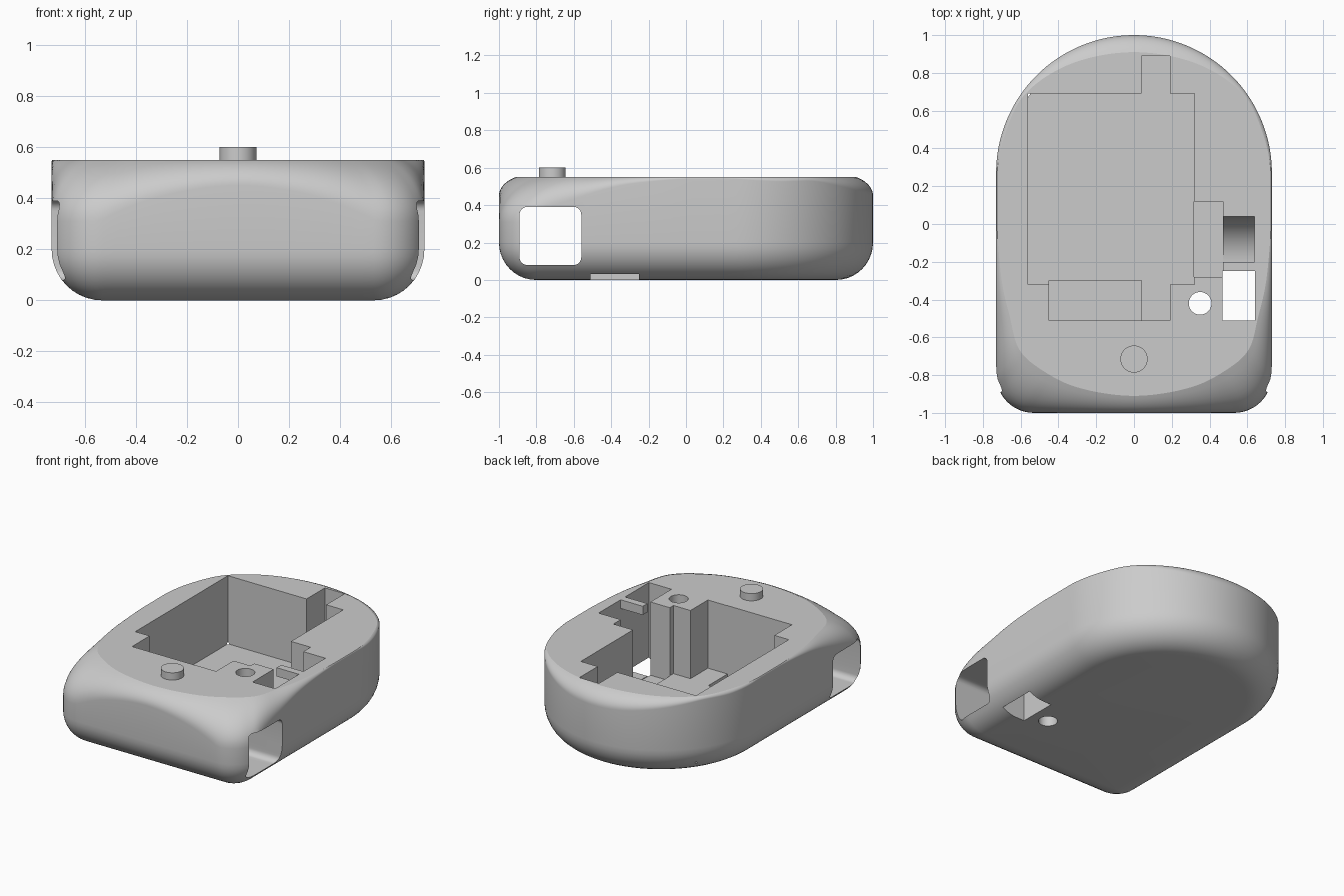
import bpy, bmesh, math
from mathutils import Vector

cube = bpy.data.objects.get("Cube")
if cube:
    bpy.data.objects.remove(cube, do_unlink=True)

grey = bpy.data.materials.new("plain grey")
grey.use_nodes = True
grey.diffuse_color = (0.6, 0.6, 0.6, 1)
grey.node_tree.nodes["Principled BSDF"].inputs["Base Color"].default_value = (0.6, 0.6, 0.6, 1)

HALF, TOP, R = 0.73, 0.55, 0.2


def make_object(name, bm):
    bmesh.ops.recalc_face_normals(bm, faces=bm.faces)
    mesh = bpy.data.meshes.new(name)
    bm.to_mesh(mesh)
    bm.free()
    mesh.materials.append(grey)
    ob = bpy.data.objects.new(name, mesh)
    bpy.context.collection.objects.link(ob)
    return ob


def loft(name, rings):
    """Skin a stack of equal-length closed rings and cap both ends."""
    bm = bmesh.new()
    loops = [[bm.verts.new(p) for p in ring] for ring in rings]
    n = len(loops[0])
    for a, b in zip(loops, loops[1:]):
        for i in range(n):
            j = (i + 1) % n
            bm.faces.new((a[i], a[j], b[j], b[i]))
    bm.faces.new(loops[0][::-1])
    bm.faces.new(loops[-1])
    return make_object(name, bm)


def arc(cx, cy, r, start, end, steps):
    angles = [math.radians(start + (end - start) * i / steps) for i in range(steps + 1)]
    return [Vector((cx + r * math.cos(a), cy + r * math.sin(a))) for a in angles]


def box(name, x0, x1, y0, y1, z0, z1=0.8):
    corners = [(x0, y0), (x1, y0), (x1, y1), (x0, y1)]
    return loft(name, [[(x, y, z) for x, y in corners] for z in (z0, z1)])


def rod(name, x, y, r, z0, z1):
    ring = arc(x, y, r, 0, 360, 48)[:-1]
    return loft(name, [[(p.x, p.y, z) for p in ring] for z in (z0, z1)])


def prism_x(name, profile, x0, x1):
    return loft(name, [[(x, p[0], p[1]) for p in profile] for x in (x0, x1)])


def catmull(points, steps=8):
    out, n = [], len(points)
    for i in range(n):
        a, b, c, d = (Vector(points[(i + k) % n]) for k in (-1, 0, 1, 2))
        for s in range(steps):
            t = s / steps
            out.append(0.5 * (2 * b + (c - a) * t + (2 * a - 5 * b + 4 * c - d) * t * t
                              + (3 * b - a - 3 * c + d) * t ** 3))
    return out


def ray_hit(poly, p):
    """Point where the ray from the centre through p meets a closed outline."""
    d = p.normalized()
    for a, b in zip(poly, poly[1:] + poly[:1]):
        ca, cb = d.cross(a), d.cross(b)
        if ca <= 0 < cb:
            q = a.lerp(b, ca / (ca - cb))
            if q.dot(d) > 0:
                return q
    return p * 0.99


# Outline: round back, straight sides, square front with rounded corners
back_y = 1 - HALF
corner_x, corner_y = HALF - R, R - 1
outline, normals = [], []


def add_arc(cx, cy, r, start, end, steps):
    for p in arc(cx, cy, r, start, end, steps):
        outline.append(p)
        normals.append((p - Vector((cx, cy))).normalized())


def add_line(a, b, steps, normal):
    for i in range(1, steps):
        outline.append(Vector(a).lerp(Vector(b), i / steps))
        normals.append(Vector(normal))


add_arc(0, back_y, HALF, 0, 180, 64)
add_line((-HALF, back_y), (-HALF, corner_y), 24, (-1, 0))
add_arc(-corner_x, corner_y, R, 180, 270, 12)
add_line((-corner_x, -1), (corner_x, -1), 24, (0, -1))
add_arc(corner_x, corner_y, R, 270, 360, 12)
add_line((HALF, corner_y), (HALF, back_y), 24, (1, 0))

# Rim of the flat top, inset strongly at the front corners
half_rim = [(0.3, -0.865), (0.5, -0.765), (0.61, -0.66), (0.655, -0.5), (0.70, -0.3),
            (0.726, 0), (0.727, 0.25), (0.685, 0.47), (0.575, 0.69), (0.33, 0.85)]
rim_curve = catmull([(0, -0.91)] + half_rim + [(0, 0.91)] + [(-x, y) for x, y in half_rim[::-1]])
rim = []
for p in outline:
    q = ray_hit(rim_curve, p)
    rim.append(q if q.length < p.length - 0.004 else p * (1 - 0.004 / p.length))
drops = [min(0.24, (p - q).length * 1.05 + 0.005) for p, q in zip(outline, rim)]

# Body: bottom fillet, wall, then the blended shoulder up to the rim
rings = []
for k in range(11):
    a = math.radians(9 * k)
    inset, z = (R - 0.002) * (1 - math.sin(a)), R * (1 - math.cos(a))
    rings.append([(*(p - n * inset), z) for p, n in zip(outline, normals)])
sweep = math.radians(60)
for k in range(11):
    a = sweep * k / 10
    f = (1 - math.cos(a)) / (1 - math.cos(sweep))
    g = math.sin(a) / math.sin(sweep)
    rings.append([(*p.lerp(q, f), TOP - d * (1 - g)) for p, q, d in zip(outline, rim, drops)])
body = loft("body", rings)

# Cutters: main cavity with its notches, pocket and side bay
FLOOR, DEEP = 0.08, 0.045
cutters = [
    box("cavity", -0.56, 0.32, -0.32, 0.69, FLOOR),
    box("back_notch", 0.04, 0.19, 0.6, 0.89, FLOOR),
    box("front_notch", 0.0, 0.19, -0.51, -0.25, FLOOR),
    box("pocket", -0.45, 0.04, -0.512, -0.30, DEEP),
    box("side_bay", 0.318, 0.47, -0.28, 0.12, DEEP),
    box("square_hole", 0.468, 0.64, -0.51, -0.25, -0.2),
    rod("round_hole", 0.35, -0.42, 0.06, -0.2, 0.8),
]

# Curved chute that passes below a small bridge into the square hole
chute = [(0.04, 0.8)] + [tuple(p) for p in arc(-0.2, 0.29, 0.24, 0, -90, 12)]
chute += [(-0.27, 0.05), (-0.27, 0.49), (-0.2, 0.49), (-0.2, 0.8)]
cutters.append(prism_x("chute", chute, 0.466, 0.639))

# Rounded strap tunnel running across the front
tunnel = []
for cy, cz, start in ((-0.60, 0.35, 0), (-0.85, 0.35, 90), (-0.85, 0.12, 180), (-0.60, 0.12, 270)):
    tunnel += arc(cy, cz, 0.04, start, start + 90, 6)
cutters.append(prism_x("tunnel", tunnel, -1, 1))

bpy.context.view_layer.objects.active = body
for cutter in cutters:
    cutter.hide_render = True
    mod = body.modifiers.new(cutter.name, "BOOLEAN")
    mod.operation, mod.solver, mod.object = "DIFFERENCE", "EXACT", cutter
    bpy.ops.object.modifier_apply(modifier=mod.name)
    bpy.data.objects.remove(cutter, do_unlink=True)

# Peg on the front of the top face
peg = rod("peg", 0, -0.715, 0.072, TOP - 0.02, 0.6)

for ob in (body, peg):
    bpy.ops.object.select_all(action="DESELECT")
    ob.select_set(True)
    bpy.context.view_layer.objects.active = ob
    bpy.ops.object.shade_smooth_by_angle(angle=math.radians(17))
